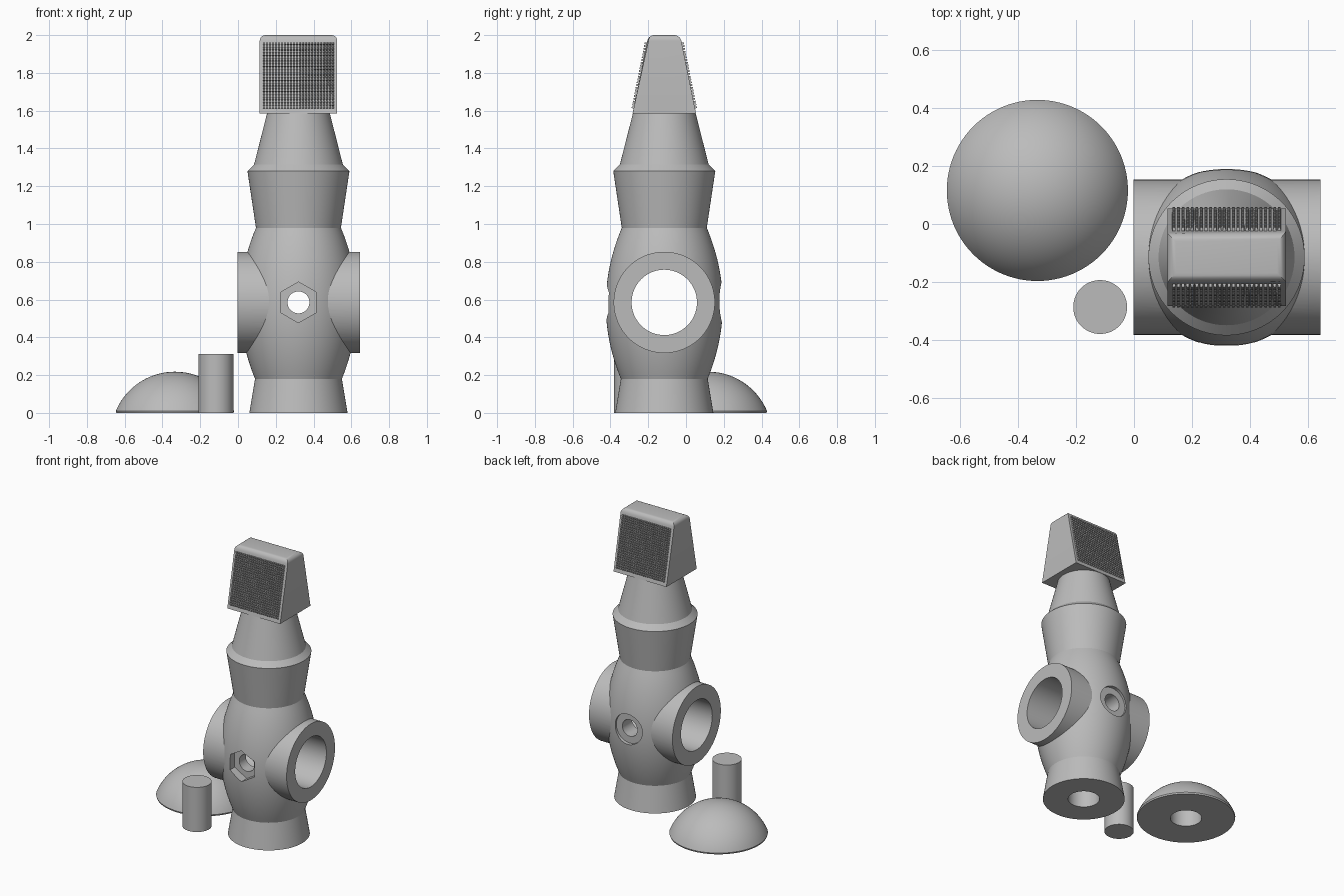
import bpy, bmesh, math
from mathutils import Vector, Matrix

if "Cube" in bpy.data.objects:
    bpy.data.objects.remove(bpy.data.objects["Cube"])

grey = bpy.data.materials.new("plain_grey")
grey.use_nodes = True
COLOUR = (0.5, 0.5, 0.5, 1)
grey.diffuse_color = COLOUR
grey.node_tree.nodes["Principled BSDF"].inputs["Base Color"].default_value = COLOUR

CX, CY, ROD_Z = 0.32, -0.115, 0.585
SIDES = 96


def make(name, bm):
    bmesh.ops.recalc_face_normals(bm, faces=bm.faces[:])
    mesh = bpy.data.meshes.new(name)
    bm.to_mesh(mesh)
    bm.free()
    obj = bpy.data.objects.new(name, mesh)
    mesh.materials.append(grey)
    bpy.context.collection.objects.link(obj)
    return obj


def lathe(name, profile, x, y):
    """Closed solid turned around the vertical through x, y."""
    bm = bmesh.new()
    rings = []
    for r, z in profile:
        count = SIDES if r > 0 else 1
        rings.append([bm.verts.new((x + r * math.cos(math.tau * i / SIDES),
                                    y + r * math.sin(math.tau * i / SIDES), z))
                      for i in range(count)])
    for a, b in zip(rings, rings[1:]):
        for i in range(SIDES):
            j = (i + 1) % SIDES
            if len(b) == 1:
                bm.faces.new((a[i], a[j], b[0]))
            else:
                bm.faces.new((a[i], a[j], b[j], b[i]))
    bm.faces.new(rings[0])
    if len(rings[-1]) > 1:
        bm.faces.new(rings[-1])
    return make(name, bm)


def cylinder(name, radius, start, end, sides=SIDES, turn=0):
    """Capped cylinder or prism between two points."""
    start, end = Vector(start), Vector(end)
    axis = end - start
    bm = bmesh.new()
    rot = axis.to_track_quat('Z', 'Y').to_matrix().to_4x4()
    bmesh.ops.create_cone(bm, cap_ends=True, segments=sides, radius1=radius,
                          radius2=radius, depth=axis.length,
                          matrix=Matrix.Translation((start + end) / 2) @ rot
                          @ Matrix.Rotation(turn, 4, 'Z'))
    return make(name, bm)


def activate(obj):
    bpy.ops.object.select_all(action='DESELECT')
    obj.select_set(True)
    bpy.context.view_layer.objects.active = obj


def combine(obj, other, operation):
    mod = obj.modifiers.new("combine", 'BOOLEAN')
    mod.operation, mod.object, mod.solver = operation, other, 'EXACT'
    activate(obj)
    bpy.ops.object.modifier_apply(modifier=mod.name)
    bpy.data.objects.remove(other)


def smooth(obj):
    activate(obj)
    bpy.ops.object.shade_smooth_by_angle(angle=math.radians(30))


# Turned body: flared foot, bulging middle, chest, shoulder and neck
profile = [(0.26, 0)]
for i in range(25):
    t = i / 24
    base = 0.23 - 0.005 * t
    profile.append((base + 0.0825 * (1 - (2 * t - 1) ** 2), 0.18 + 0.8 * t))
profile += [(0.27, 1.28), (0.235, 1.315), (0.165, 1.59)]
body = lathe("body", profile, CX, CY)

# Rod sleeve and its bore
combine(body, cylinder("sleeve", 0.268, (-0.002, CY, ROD_Z), (0.645, CY, ROD_Z)), 'UNION')
combine(body, cylinder("rod_bore", 0.173, (-0.2, CY, ROD_Z), (0.9, CY, ROD_Z)), 'DIFFERENCE')

# Screw hole with nut pocket in front and round recess behind
cutters = [
    cylinder("screw_hole", 0.058, (CX, -0.6, ROD_Z), (CX, 0.4, ROD_Z)),
    cylinder("nut_pocket", 0.108, (CX, -0.6, ROD_Z), (CX, -0.36, ROD_Z), 6),
    cylinder("screw_recess", 0.105, (CX, 0.165, ROD_Z), (CX, 0.4, ROD_Z)),
    cylinder("foot_socket", 0.1, (CX, CY, -0.1), (CX, CY, 0.16)),
]
# Turn the hexagon so that a corner points up
pocket = cutters[1]
top = max(v.co.z for v in pocket.data.vertices)
if top - ROD_Z < 0.105:
    centre = Vector((CX, 0, ROD_Z))
    pocket.data.transform(Matrix.Translation(centre)
                          @ Matrix.Rotation(math.radians(30), 4, 'Y')
                          @ Matrix.Translation(-centre))
for cutter in cutters:
    combine(body, cutter, 'DIFFERENCE')
smooth(body)

# Wedge head with rounded top edges
HX, Z0, Z1, Y0, Y1 = 0.205, 1.585, 2.0, 0.168, 0.084
bm = bmesh.new()
bmesh.ops.create_cube(bm, size=2)
for v in bm.verts:
    upper = v.co.z > 0
    v.co = (CX + v.co.x * HX, CY + v.co.y * (Y1 if upper else Y0), Z1 if upper else Z0)
top_edges = [e for e in bm.edges if all(v.co.z > 1.9 for v in e.verts)]
bmesh.ops.bevel(bm, geom=top_edges, offset=0.03, segments=5, profile=0.5, affect='EDGES')
smooth(make("head", bm))

# Grip studs in a grid on the front and back of the head
GRID, HALF = 24, 0.19
slope = Vector((0, Y1 - Y0, Z1 - Z0)).normalized()
normal = Vector((0, slope.z, -slope.y))
for name, side in (("front_grip", -1), ("back_grip", 1)):
    bm = bmesh.new()
    pitch = 2 * HALF / GRID
    for col in range(GRID):
        for row in range(GRID):
            u = -HALF + (col + 0.5) * pitch
            v = 0.025 + (row + 0.5) * 0.36 / GRID
            corners = []
            for height, half in ((-0.002, 0.37 * pitch), (0.011, 0.27 * pitch)):
                for a, b in ((-1, -1), (1, -1), (1, 1), (-1, 1)):
                    p = Vector((u + a * half, Y0, Z0)) + slope * (v + b * half) + normal * height
                    corners.append(bm.verts.new((CX + p.x, CY + side * p.y, p.z)))
            bm.faces.new(corners[4:])
            for i in range(4):
                j = (i + 1) % 4
                bm.faces.new((corners[i], corners[j], corners[j + 4], corners[i + 4]))
    make(name, bm)

# Domed foot with a peg socket underneath
R_DOME, H_DOME, LIP = 0.313, 0.218, 0.01
rise = H_DOME - LIP
ball = (R_DOME ** 2 + rise ** 2) / (2 * rise)
sweep = math.asin(R_DOME / ball)
dome_profile = [(R_DOME - 0.003, 0)]
for i in range(21):
    a = sweep * (1 - i / 20)
    dome_profile.append((ball * math.sin(a) if i < 20 else 0, H_DOME - ball + ball * math.cos(a)))
dome = lathe("domed_foot", dome_profile, -0.334, 0.116)
combine(dome, cylinder("dome_socket", 0.1, (-0.334, 0.116, -0.1), (-0.334, 0.116, 0.15)), 'DIFFERENCE')
smooth(dome)

# Joining peg
smooth(cylinder("peg", 0.093, (-0.117, -0.287, 0), (-0.117, -0.287, 0.313)))
